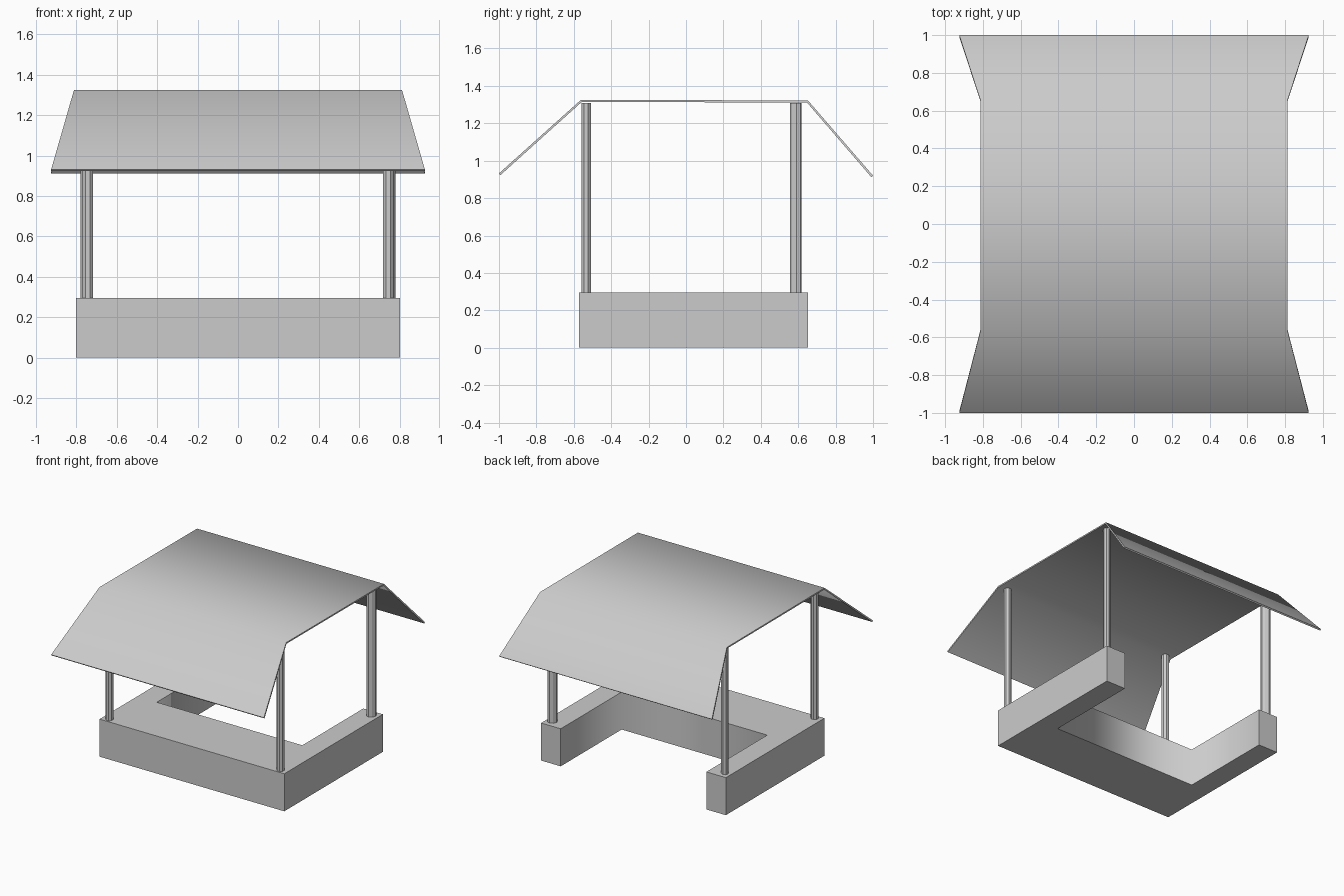
import bpy, bmesh, math

if "Cube" in bpy.data.objects:
    bpy.data.objects.remove(bpy.data.objects["Cube"])


def new_object(name, bm):
    bmesh.ops.recalc_face_normals(bm, faces=bm.faces)
    me = bpy.data.meshes.new(name)
    bm.to_mesh(me)
    bm.free()
    ob = bpy.data.objects.new(name, me)
    bpy.context.collection.objects.link(ob)
    return ob


# U-shaped counter, open at the back
X, XI, Y0, YI, Y1, H = 0.803, 0.633, -0.572, -0.105, 0.652, 0.295
outline = [(-X, Y0), (X, Y0), (X, Y1), (XI, Y1), (XI, YI),
           (-XI, YI), (-XI, Y1), (-X, Y1)]
bm = bmesh.new()
base = bm.faces.new([bm.verts.new((x, y, 0)) for x, y in outline])
res = bmesh.ops.extrude_face_region(bm, geom=[base], use_keep_orig=True)
bmesh.ops.translate(bm, vec=(0, 0, H),
                    verts=[g for g in res["geom"] if isinstance(g, bmesh.types.BMVert)])
# Inner walls blend softly into one another
for f in bm.faces:
    c = f.calc_center_median()
    if abs(c.z - H / 2) < 0.01 and abs(c.x) < XI + 0.01 and YI - 0.01 < c.y < Y1 - 0.01:
        f.smooth = True
new_object("counter", bm)


# Four slim posts; the back pair is slightly elongated on the diagonal
def post(name, x, y, long_r, short_r, angle):
    bpy.ops.mesh.primitive_cylinder_add(vertices=8, radius=1, depth=1)
    ob = bpy.context.object
    ob.name = name
    z0, z1 = H - 0.005, 1.308
    ob.scale = (long_r, short_r, z1 - z0)
    ob.rotation_euler.z = angle
    ob.location = (x, y, (z0 + z1) / 2)
    bpy.ops.object.transform_apply(location=False, rotation=True, scale=True)


for side, s in (("left", -1), ("right", 1)):
    post(f"front_{side}_post", s * 0.744, -0.534, 0.028, 0.028, math.pi / 8)
    post(f"back_{side}_post", s * 0.749, 0.587, 0.036, 0.027, s * math.pi / 4)

# Thin awning sheet: flat top with flared front and back flaps
profile = [(0.925, -1.0, 0.932), (0.812, -0.562, 1.325),
           (0.812, 0.652, 1.322), (0.925, 1.0, 0.92)]
bm = bmesh.new()
rows = [[bm.verts.new((s * w, y, z)) for s in (-1, 1)] for w, y, z in profile]
for a, b in zip(rows, rows[1:]):
    bm.faces.new((a[0], a[1], b[1], b[0]))
roof = new_object("awning_roof", bm)
mod = roof.modifiers.new("thickness", "SOLIDIFY")
mod.thickness = 0.012
mod.offset = -1
# Make sure the outer side faces up so thickness goes below
if roof.data.polygons[1].normal.z < 0:
    roof.data.flip_normals()
bpy.ops.object.select_all(action="DESELECT")
roof.select_set(True)
bpy.context.view_layer.objects.active = roof
bpy.ops.object.convert(target="MESH")
bpy.ops.object.shade_smooth_by_angle(angle=math.radians(60))
